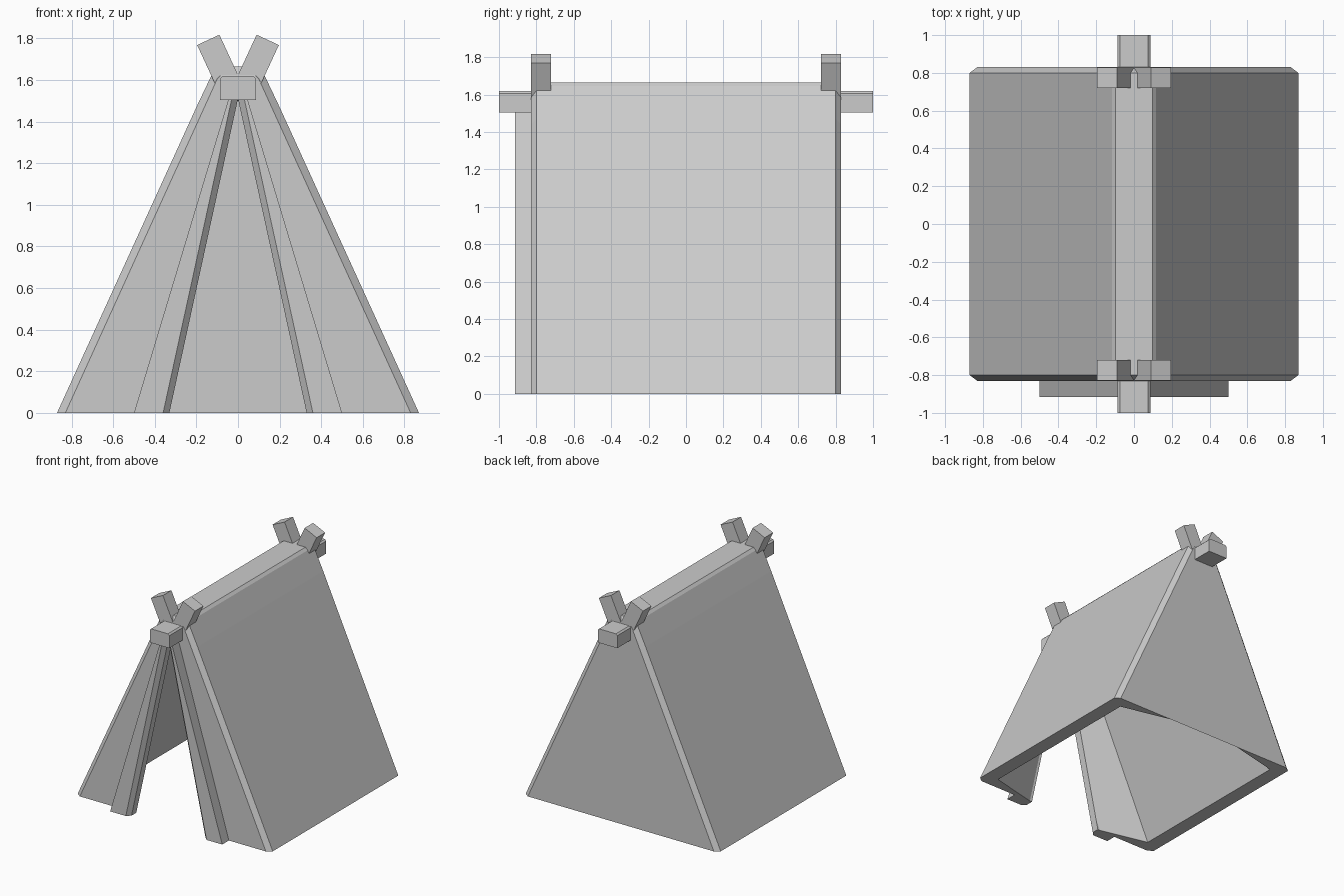
import bpy, bmesh
from mathutils import Vector

if "Cube" in bpy.data.objects:
    bpy.data.objects.remove(bpy.data.objects["Cube"])


def finish(bm, name):
    bmesh.ops.recalc_face_normals(bm, faces=bm.faces)
    mesh = bpy.data.meshes.new(name)
    bm.to_mesh(mesh)
    bm.free()
    obj = bpy.data.objects.new(name, mesh)
    bpy.context.collection.objects.link(obj)
    return obj


def loft(name, rings):
    """Closed solid through matching rings of 3D points."""
    bm = bmesh.new()
    vs = [[bm.verts.new(p) for p in r] for r in rings]
    n = len(rings[0])
    for a, b in zip(vs, vs[1:]):
        for i in range(n):
            j = (i + 1) % n
            bm.faces.new((a[i], a[j], b[j], b[i]))
    bm.faces.new(vs[0])
    bm.faces.new(vs[-1])
    return finish(bm, name)


def arch(half):
    """Mirror a right-hand profile (bottom to top) into a full arch."""
    return half + [(-x, z) for x, z in reversed(half)]


# Canvas: outer shell with chamfered ends, inner lining, front doorway
BODY = arch([(0.87, 0), (0.20, 1.47), (0.117, 1.645), (0.097, 1.665)])
END = arch([(0.83, 0), (0.175, 1.44), (0.10, 1.605), (0.085, 1.62)])
INNER = arch([(0.75, 0), (0.07, 1.50)])
DOOR = [(0.33, 0), (0, 1.51), (-0.33, 0)]

bm = bmesh.new()


def ring(profile, y):
    return [bm.verts.new((x, y, z)) for x, z in profile]


def bridge(a, b):
    for i in range(len(a) - 1):
        bm.faces.new((a[i], a[i + 1], b[i + 1], b[i]))


outer = [ring(END, -0.83), ring(BODY, -0.80), ring(BODY, 0.80), ring(END, 0.83)]
inner = [ring(INNER, -0.73), ring(INNER, 0.73)]
doors = [ring(DOOR, -0.83), ring(DOOR, 0.83)]
for a, b in zip(outer, outer[1:]):
    bridge(a, b)
bridge(*inner)
for end, lining, door in zip((outer[0], outer[3]), inner, doors):
    bm.faces.new(end + door[::-1])
    bm.faces.new((lining[0], lining[1], door[1], door[0]))
    bm.faces.new((lining[1], lining[2], door[1]))
    bm.faces.new((lining[2], lining[3], door[2], door[1]))
bm.faces.new(doors[1])  # closed back wall
for i in (0, -1):       # bottom rims
    bm.faces.new([doors[0][i]] + [r[i] for r in outer]
                 + [doors[1][i], inner[1][i], inner[0][i]])
finish(bm, "canvas")

# Folded door flaps, tapering to the ridge
for s, side in ((-1, "left"), (1, "right")):
    foot = [(0.50, -0.825), (0.50, -0.915), (0.36, -0.915), (0.33, -0.885), (0.33, -0.825)]
    head = [(0.045, -0.825), (0.045, -0.915), (0.03, -0.915), (0.0, -0.885), (0.0, -0.825)]
    loft(side + "_door_flap", [[(s * x, y, 0) for x, y in foot],
                               [(s * x, y, 1.51) for x, y in head]])

# Ridge pole
w, zb, zt, c = 0.087, 1.505, 1.618, 0.012
section = [(-w, zb), (w, zb), (w, zt - c), (w - c, zt), (c - w, zt), (-w, zt - c)]
loft("ridge_pole", [[(x, y, z) for x, z in section] for y in (-1, 1)])

# Crossed pole tips at both ends
for yc, end in ((-0.775, "front"), (0.775, "back")):
    for s, side in ((-1, "left"), (1, "right")):
        axis = Vector((s * 0.42, 0, 0.907))
        across = Vector((0.907, 0, -s * 0.42)) * 0.059
        tip = Vector((s * 0.143, yc, 1.793))
        rings = []
        for p in (tip - axis * 0.24, tip):
            rings.append([p + across * i + Vector((0, 0.054 * j, 0))
                          for i, j in ((-1, -1), (1, -1), (1, 1), (-1, 1))])
        loft(f"{end}_{side}_pole_tip", rings)
